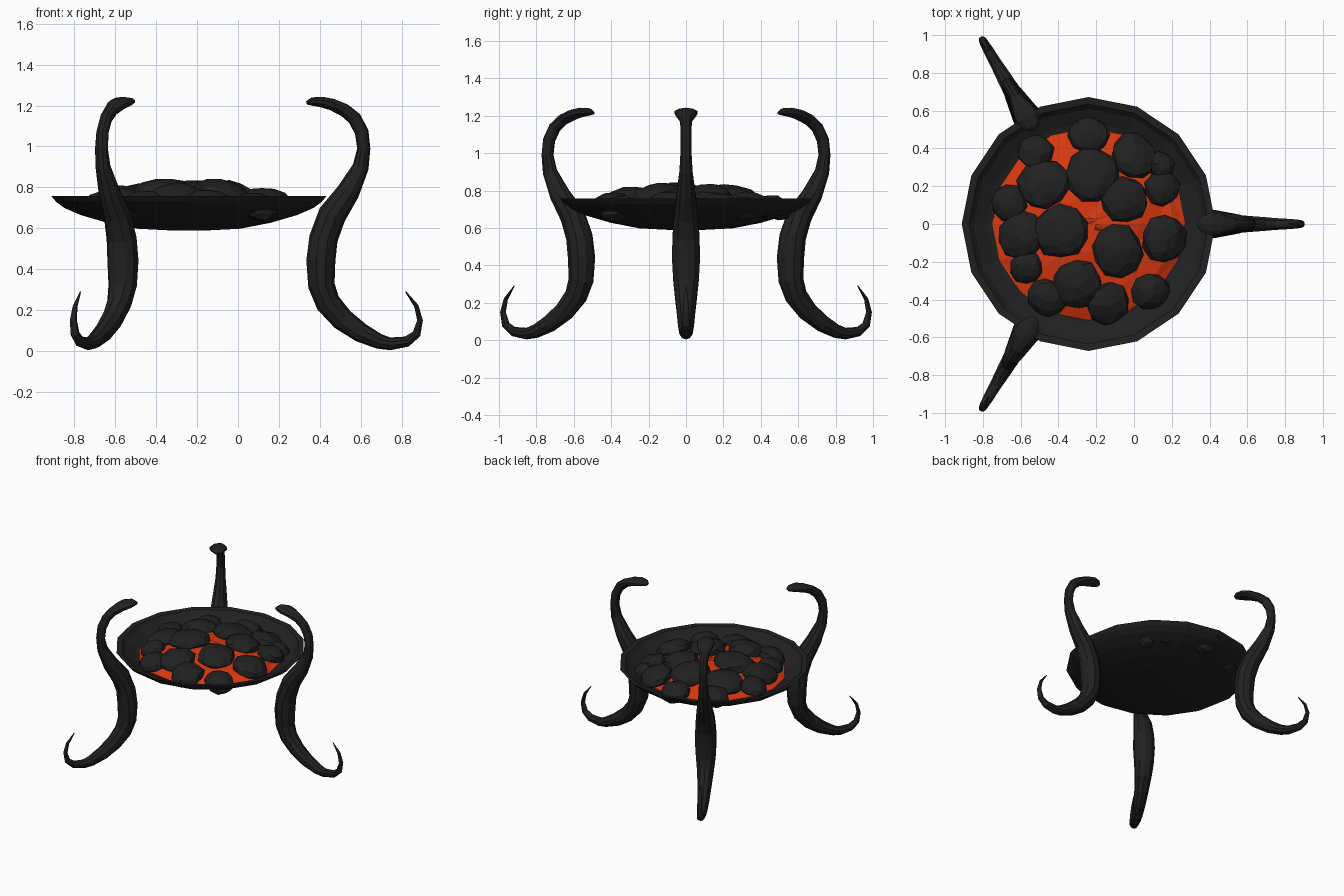
import bpy, bmesh, math, random
from mathutils import Vector, Matrix

if "Cube" in bpy.data.objects:
    bpy.data.objects.remove(bpy.data.objects["Cube"])

random.seed(4)
CX = -0.24  # bowl axis


def material(name, col):
    m = bpy.data.materials.new(name)
    m.diffuse_color = (*col, 1)
    m.use_nodes = True
    m.node_tree.nodes["Principled BSDF"].inputs["Base Color"].default_value = m.diffuse_color
    return m


IRON = material("black iron", (0.015, 0.015, 0.015))
EMBER = material("glowing ember", (0.72, 0.04, 0.005))


def finish(name, bm, mat):
    bmesh.ops.recalc_face_normals(bm, faces=bm.faces)
    me = bpy.data.meshes.new(name)
    bm.to_mesh(me)
    bm.free()
    me.materials.append(mat)
    ob = bpy.data.objects.new(name, me)
    bpy.context.collection.objects.link(ob)
    return ob


def loft(bm, rings, closed_ends=True):
    rows = [[bm.verts.new(p) for p in r] for r in rings]
    n = len(rows[0])
    for a, b in zip(rows, rows[1:]):
        for i in range(n):
            j = (i + 1) % n
            bm.faces.new((a[i], a[j], b[j], b[i]))
    if closed_ends:
        bm.faces.new(rows[0])
        bm.faces.new(rows[-1])


def circle(r, z, n):
    return [(CX + r * math.cos(2 * math.pi * i / n),
             r * math.sin(2 * math.pi * i / n), z) for i in range(n)]


# Bowl: 16-sided shell, outside profile up to the rim then down the inside
bowl_profile = [(0.10, 0.59), (0.25, 0.598), (0.40, 0.627), (0.53, 0.665),
                (0.61, 0.70), (0.65, 0.73), (0.672, 0.757), (0.635, 0.752),
                (0.61, 0.725), (0.54, 0.69), (0.40, 0.65), (0.10, 0.63)]
bm = bmesh.new()
loft(bm, [circle(r, z, 16) for r, z in bowl_profile])
finish("bowl", bm, IRON)


# Ember bed: shallow faceted dome in the bowl
def bed_z(r):
    return 0.785 - 0.36 * r * r


bm = bmesh.new()
loft(bm, [circle(r, bed_z(r), 16) for r in (0.04, 0.15, 0.27, 0.37, 0.45, 0.51)]
     + [circle(0.50, 0.67, 16)])
for v in bm.verts:
    v.co.z += random.uniform(-0.008, 0.008)
bmesh.ops.triangulate(bm, faces=bm.faces)
finish("ember_bed", bm, EMBER)

# Coals: squashed faceted lumps (x, y, radius)
coals = [(-0.22, 0.26, .15), (-0.39, -0.04, .15), (-0.09, -0.14, .145),
         (-0.05, 0.13, .13), (-0.48, 0.21, .14), (-0.30, -0.32, .14),
         (-0.60, -0.06, .13), (0.0, 0.36, .13), (-0.24, 0.47, .11),
         (-0.52, 0.38, .10), (0.15, 0.19, .10), (0.16, -0.08, .13),
         (-0.14, -0.42, .12), (-0.46, -0.39, .11), (0.09, -0.36, .11),
         (-0.66, 0.11, .10), (-0.57, -0.23, .09), (0.14, 0.31, .08)]
bm = bmesh.new()
for x, y, r in coals:
    d = math.hypot(x - CX, y)
    spin = Matrix.Rotation(random.uniform(0, 6), 4, 'Z')
    slope = Vector((0, 0, 1)).rotation_difference(
        Vector((0.72 * (x - CX), 0.72 * y, 1))).to_matrix().to_4x4()
    m = (Matrix.Translation((x, y, bed_z(d) + 0.005)) @ slope @ spin
         @ Matrix.Diagonal((r, r * 0.95, 0.065, 1)))
    made = bmesh.ops.create_icosphere(bm, subdivisions=2, radius=1)["verts"]
    for v in made:
        v.co = m @ (v.co * random.uniform(0.92, 1.06))
finish("coals", bm, IRON)

# Serpent leg: (x, z, half thickness, half width) from snout to tail tip
serpent = [(0.335, 1.213, .008, .020), (0.36, 1.220, .020, .044),
           (0.41, 1.217, .026, .064), (0.46, 1.205, .029, .056),
           (0.52, 1.178, .032, .035), (0.57, 1.137, .034, .030),
           (0.605, 1.07, .034, .030), (0.615, 0.99, .032, .032),
           (0.60, 0.90, .040, .037), (0.54, 0.78, .056, .053),
           (0.46, 0.665, .069, .068), (0.418, 0.55, .070, .076),
           (0.405, 0.44, .071, .079), (0.408, 0.32, .065, .072),
           (0.44, 0.235, .061, .062), (0.51, 0.155, .056, .052),
           (0.60, 0.09, .048, .045), (0.69, 0.047, .037, .038),
           (0.745, 0.035, .031, .033), (0.825, 0.046, .026, .028),
           (0.873, 0.083, .021, .023), (0.89, 0.15, .014, .018),
           (0.872, 0.22, .011, .012), (0.82, 0.29, .003, .003)]
SIDES = 10


def serpent_rings():
    pts = [Vector((x - CX, 0, z)) for x, z, a, b in serpent]
    for i, (x, z, a, b) in enumerate(serpent):
        t = (pts[min(i + 1, len(pts) - 1)] - pts[max(i - 1, 0)]).normalized()
        nrm = Vector((-t.z, 0, t.x))
        yield [pts[i] + nrm * a * math.cos(k * 2 * math.pi / SIDES)
               + Vector((0, b * math.sin(k * 2 * math.pi / SIDES), 0))
               for k in range(SIDES)]


# Three legs spaced evenly around the bowl
for i in range(3):
    bm = bmesh.new()
    loft(bm, list(serpent_rings()))
    bm.transform(Matrix.Translation((CX, 0, 0))
                 @ Matrix.Rotation(math.radians(120 * i), 4, 'Z'))
    finish(f"serpent_leg_{i + 1}", bm, IRON)
